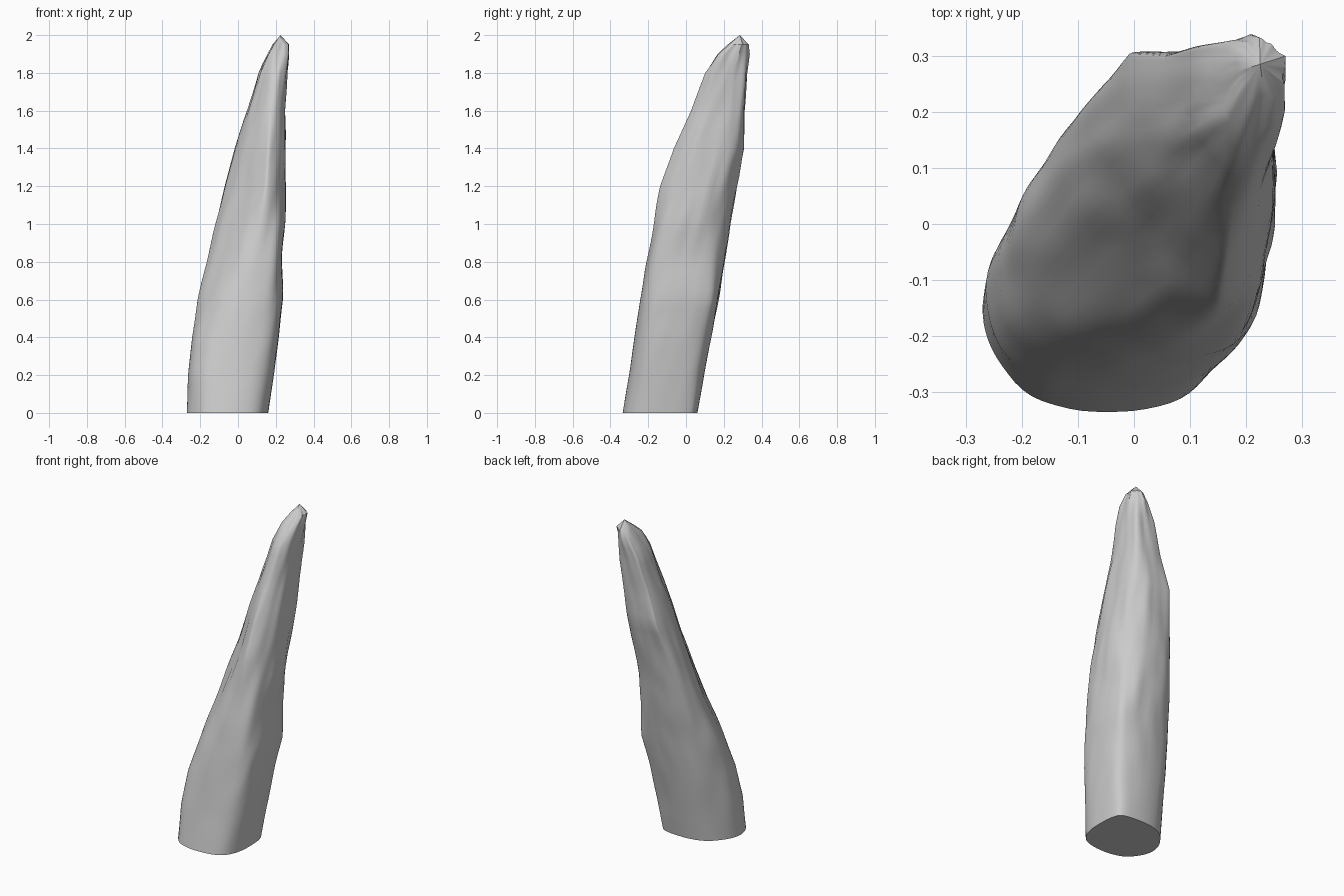
import bpy, bmesh, math
from mathutils import Vector, noise

cube = bpy.data.objects.get("Cube")
if cube:
    bpy.data.objects.remove(cube)

# Horn sections: height, then the low and high limits along four axes
AXES = [math.radians(a) for a in (0, 40, 90, 140)]
SECTIONS = [
    (0.0, -0.27, 0.16, -0.345, 0.125, -0.335, 0.06, -0.272, 0.149),
    (0.2, -0.265, 0.19, -0.325, 0.16, -0.3, 0.095, -0.276, 0.163),
    (0.4, -0.245, 0.215, -0.28, 0.2, -0.27, 0.135, -0.278, 0.178),
    (0.6, -0.21, 0.235, -0.21, 0.245, -0.245, 0.17, -0.278, 0.19),
    (0.8, -0.165, 0.235, -0.13, 0.253, -0.21, 0.205, -0.26, 0.197),
    (1.0, -0.12, 0.25, -0.055, 0.268, -0.17, 0.235, -0.243, 0.2),
    (1.2, -0.07, 0.25, 0.015, 0.302, -0.135, 0.27, -0.215, 0.203),
    (1.4, -0.015, 0.25, 0.07, 0.337, -0.07, 0.31, -0.18, 0.2),
    (1.6, 0.05, 0.25, 0.135, 0.365, 0.025, 0.305, -0.135, 0.15),
    (1.8, 0.11, 0.26, 0.2, 0.38, 0.1, 0.322, -0.105, 0.115),
    (1.9, 0.16, 0.268, 0.25, 0.39, 0.17, 0.335, -0.08, 0.08),
    (1.95, 0.185, 0.268, 0.3, 0.395, 0.225, 0.33, -0.045, 0.055),
]
TIP = (0.225, 0.285, 2.0)
STEP = 0.05


def section_at(z):
    for a, b in zip(SECTIONS, SECTIONS[1:]):
        if z <= b[0]:
            f = (z - a[0]) / (b[0] - a[0])
            return [p + (q - p) * f for p, q in zip(a[1:], b[1:])]
    return SECTIONS[-1][1:]


def corner(a, ra, b, rb):
    """Meeting point of two lines, each given by its normal angle and distance."""
    d = math.sin(b - a)
    return Vector(((ra * math.sin(b) - rb * math.sin(a)) / d,
                   (rb * math.cos(a) - ra * math.cos(b)) / d, 0))


def cut_corners(points):
    out = []
    for p, q in zip(points, points[1:] + points[:1]):
        out += [p.lerp(q, 0.25), p.lerp(q, 0.75)]
    return out


def ring_points(z):
    """An eight-sided section rounded off, with a little lengthwise grain."""
    limits = section_at(z)
    sides = list(zip(AXES, limits[1::2]))
    sides += [(a + math.pi, -r) for a, r in zip(AXES, limits[0::2])]
    points = [corner(*s, *t) for s, t in zip(sides, sides[1:] + sides[:1])]
    for _ in range(3):
        points = cut_corners(points)
    middle = sum(points, Vector()) / len(points)
    rough = 0.01 * min(1, 0.2 + z)
    ring = []
    for p in points:
        out = (p - middle).normalized()
        grain = noise.noise(Vector((3 * out.x, 3 * out.y, 4 * z)))
        ring.append(p + out * grain * rough + Vector((0, 0, z)))
    return ring


# Horn: stacked rings closed by a flat base and a faceted point
bm = bmesh.new()
heights = [i * STEP for i in range(40)]
rings = [[bm.verts.new(p) for p in ring_points(z)] for z in heights]
count = len(rings[0])
bm.faces.new(rings[0][::-1])
for low, high in zip(rings, rings[1:]):
    for i in range(count):
        j = (i + 1) % count
        bm.faces.new((low[i], low[j], high[j], high[i]))
tip = bm.verts.new(TIP)
for i in range(count):
    bm.faces.new((rings[-1][i], rings[-1][(i + 1) % count], tip))
bmesh.ops.recalc_face_normals(bm, faces=bm.faces)

mesh = bpy.data.meshes.new("horn")
bm.to_mesh(mesh)
bm.free()
horn = bpy.data.objects.new("horn", mesh)
bpy.context.collection.objects.link(horn)

# Plain grey
grey = bpy.data.materials.new("grey")
grey.use_nodes = True
colour = (0.6, 0.6, 0.6, 1)
grey.diffuse_color = colour
grey.node_tree.nodes["Principled BSDF"].inputs["Base Color"].default_value = colour
mesh.materials.append(grey)

# Smooth sides with a crisp base edge
bpy.context.view_layer.objects.active = horn
horn.select_set(True)
bpy.ops.object.shade_smooth_by_angle(angle=math.radians(30))
